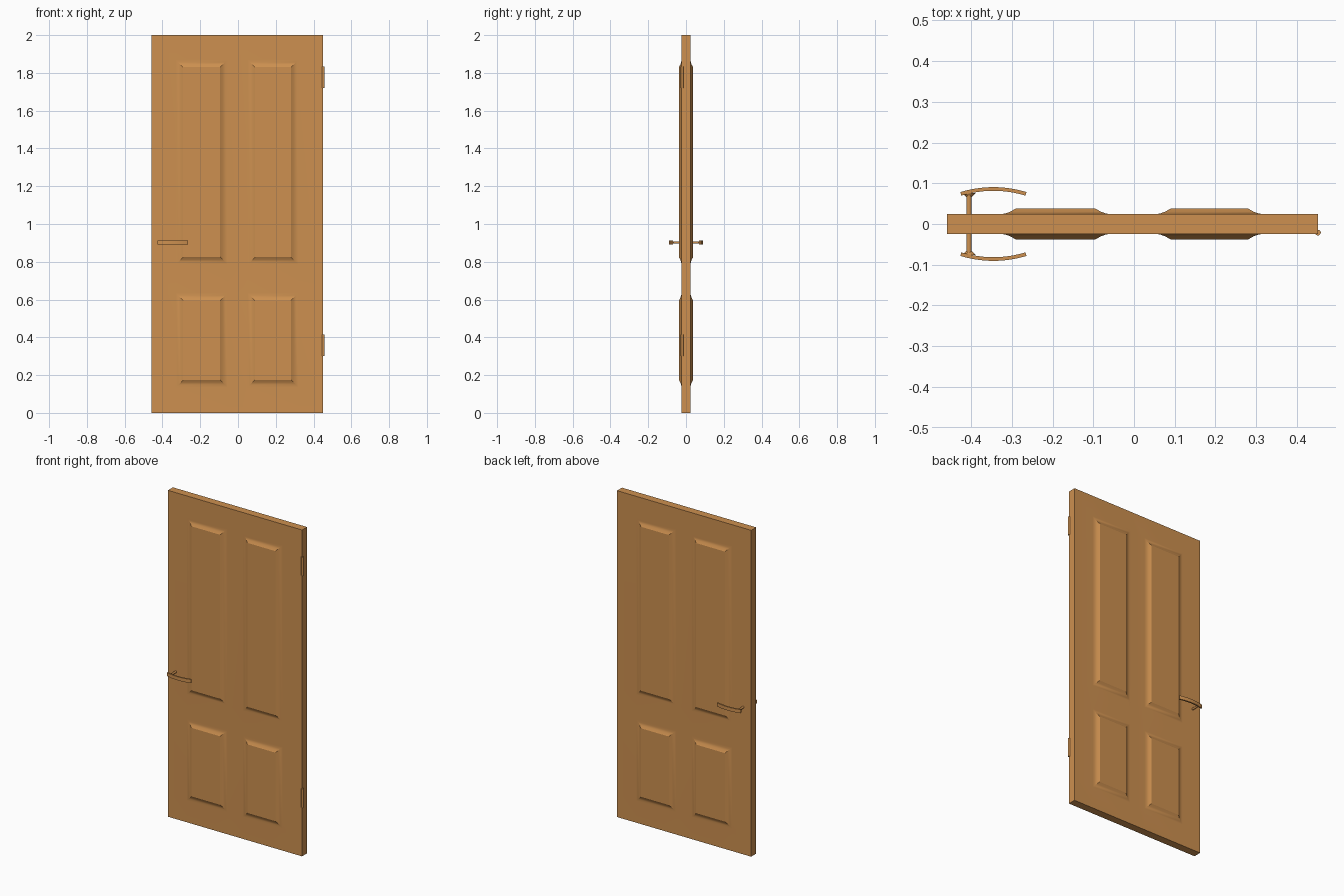
import bpy, bmesh, math
from mathutils import Matrix, Vector

if "Cube" in bpy.data.objects:
    bpy.data.objects.remove(bpy.data.objects["Cube"], do_unlink=True)

# Single warm wood colour
wood = bpy.data.materials.new("warm_wood")
wood.use_nodes = True
COLOR = (0.61, 0.28, 0.08, 1)
wood.diffuse_color = COLOR
wood.node_tree.nodes["Principled BSDF"].inputs["Base Color"].default_value = COLOR


def finish(bm, name, angle=30):
    """Turn a bmesh into a shaded, coloured object."""
    bmesh.ops.recalc_face_normals(bm, faces=bm.faces)
    mesh = bpy.data.meshes.new(name)
    bm.to_mesh(mesh)
    bm.free()
    mesh.materials.append(wood)
    ob = bpy.data.objects.new(name, mesh)
    bpy.context.collection.objects.link(ob)
    bpy.ops.object.select_all(action="DESELECT")
    ob.select_set(True)
    bpy.context.view_layer.objects.active = ob
    bpy.ops.object.shade_smooth_by_angle(angle=math.radians(angle))
    return ob


def cylinder(bm, start, end, r1, r2, sides=16, squash_z=1):
    """Cone or cylinder between two points."""
    a, b = Vector(start), Vector(end)
    turn = (b - a).to_track_quat("Z", "Y").to_matrix().to_4x4()
    place = Matrix.Translation((a + b) / 2)
    squash = Matrix.Diagonal((1, 1, squash_z, 1))
    bmesh.ops.create_cone(bm, cap_ends=True, segments=sides, radius1=r1, radius2=r2,
                          depth=(b - a).length, matrix=place @ squash @ turn)


# Door slab with four raised panels on each face
LEFT, RIGHT, HALF, HEIGHT = -0.4585, 0.451, 0.024, 2.0
COLUMNS = [(-0.33, -0.055), (0.05, 0.32)]
ROWS = [(0.135, 0.635), (0.785, 1.87)]
BEVEL, RISE, STEPS = 0.04, 0.014, 3

bm = bmesh.new()
bmesh.ops.create_cube(bm, size=1, matrix=Matrix.Translation(((LEFT + RIGHT) / 2, 0, HEIGHT / 2))
                      @ Matrix.Diagonal((RIGHT - LEFT, 2 * HALF, HEIGHT, 1)))
for spans, axis in ((COLUMNS, Vector((1, 0, 0))), (ROWS, Vector((0, 0, 1)))):
    for cut in [c for span in spans for c in span]:
        bmesh.ops.bisect_plane(bm, geom=bm.verts[:] + bm.edges[:] + bm.faces[:],
                               plane_co=axis * cut, plane_no=axis)
bm.normal_update()


def inside(value, spans):
    return any(lo < value < hi for lo, hi in spans)


panels = []
for f in bm.faces:
    c = f.calc_center_median()
    if abs(f.normal.y) > 0.9 and inside(c.x, COLUMNS) and inside(c.z, ROWS):
        panels.append(f)
# Concave slope: shallow at the rail, steeper at the panel
for i in range(STEPS):
    rise = RISE * ((i + 1) ** 2 - i ** 2) / STEPS ** 2
    bmesh.ops.inset_individual(bm, faces=panels, thickness=BEVEL / STEPS,
                               depth=rise, use_even_offset=True)
door = finish(bm, "door_slab", 25)
weighted = door.modifiers.new("even_shading", "WEIGHTED_NORMAL")
weighted.keep_sharp = True

# Handle spindle through the door
HX, HZ = -0.405, 0.902
bm = bmesh.new()
cylinder(bm, (HX, -0.075, HZ), (HX, 0.075, HZ), 0.0065, 0.0065)
finish(bm, "handle_spindle")

# Curved lever and its flared neck on each side
for side, label in ((-1, "front"), (1, "back")):
    bm = bmesh.new()
    rings = []
    for i in range(13):
        t = i / 6 - 1
        x, y = -0.345 + 0.08 * t, 0.086 - 0.012 * t * t
        slope = Vector((0.024 * t, 0.08, 0)).normalized() * 0.0045
        rings.append([bm.verts.new((x + s * slope.x, side * (y + s * slope.y), HZ + h * 0.011))
                      for s, h in ((-1, -1), (1, -1), (1, 1), (-1, 1))])
    for a, b in zip(rings, rings[1:]):
        for k in range(4):
            bm.faces.new((a[k], a[k - 1], b[k - 1], b[k]))
    bm.faces.new(rings[0])
    bm.faces.new(rings[-1])
    finish(bm, label + "_handle_lever")

    bm = bmesh.new()
    cylinder(bm, (HX, side * 0.066, HZ), (HX, side * 0.076, HZ), 0.0065, 0.017, squash_z=0.6)
    finish(bm, label + "_handle_neck")

# Hinge barrels on the left edge
for label, low, high in (("lower", 0.3, 0.415), ("upper", 1.72, 1.835)):
    bm = bmesh.new()
    cylinder(bm, (0.4515, -0.021, low), (0.4515, -0.021, high), 0.007, 0.007)
    finish(bm, label + "_hinge")
